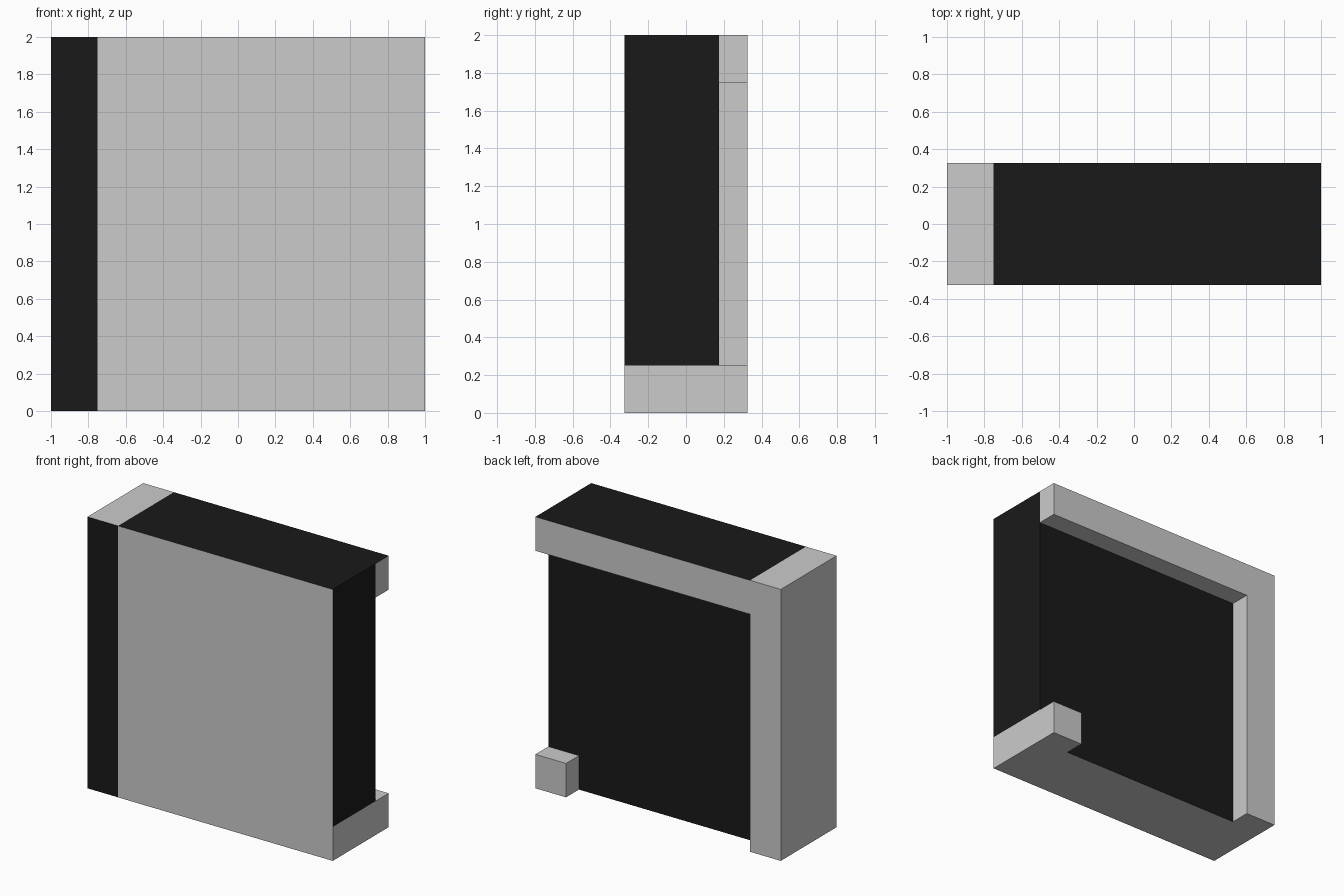
import bpy, bmesh

if "Cube" in bpy.data.objects:
    bpy.data.objects.remove(bpy.data.objects["Cube"])

black = bpy.data.materials.new("black")
black.diffuse_color = (0.01, 0.01, 0.01, 1)
black.use_nodes = True
black.node_tree.nodes["Principled BSDF"].inputs["Base Color"].default_value = black.diffuse_color
grey = bpy.data.materials.new("grey")

SIDES = ("left", "right", "front", "back", "bottom", "top")


def box(name, x, y, z, dark=(), hidden=()):
    """Box from axis ranges; 'dark' sides are black, 'hidden' sides are left out."""
    bm = bmesh.new()
    bmesh.ops.create_cube(bm, size=1)
    for v in bm.verts:
        for i, (lo, hi) in enumerate((x, y, z)):
            v.co[i] = hi if v.co[i] > 0 else lo
    bm.normal_update()
    drop = []
    for f in bm.faces:
        axis = max(range(3), key=lambda i: abs(f.normal[i]))
        side = SIDES[axis * 2 + (f.normal[axis] > 0)]
        f.material_index = int(side in dark)
        if side in hidden:
            drop.append(f)
    bmesh.ops.delete(bm, geom=drop, context='FACES')
    me = bpy.data.meshes.new(name)
    bm.to_mesh(me)
    bm.free()
    me.materials.append(grey)
    me.materials.append(black)
    ob = bpy.data.objects.new(name, me)
    bpy.context.collection.objects.link(ob)
    return ob


F, P, B = -0.325, 0.175, 0.325   # front, recessed panel and back depths

# full-height post on the left, dark on its front
box("side_post", (-1, -0.75), (F, B), (0, 2), dark=("front",))

# main slab: grey base course below, dark-edged panel above
box("panel_base", (-0.75, 1), (F, P), (0, 0.25), dark=("back",), hidden=("left", "top"))
box("panel", (-0.75, 1), (F, P), (0.25, 2), dark=("back", "top", "right"),
    hidden=("left", "bottom"))

# lip along the top of the back
box("top_lip", (-0.75, 1), (P, B), (1.75, 2), dark=("top",), hidden=("left", "front"))

# small foot at the bottom right of the back
box("rear_foot", (0.75, 1), (P, B), (0, 0.25), hidden=("front",))
